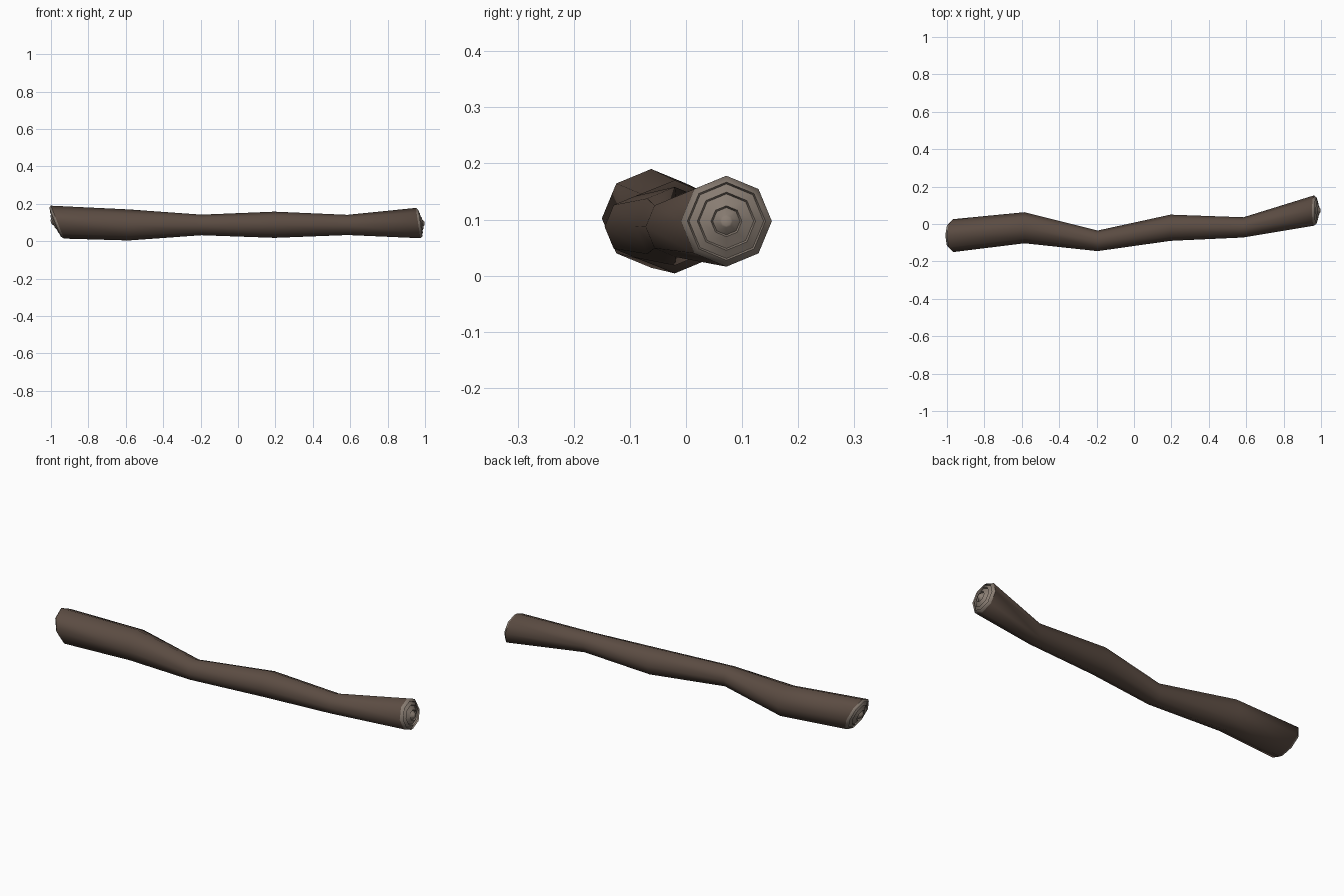
import bpy, bmesh, math

if "Cube" in bpy.data.objects:
    bpy.data.objects.remove(bpy.data.objects["Cube"])

SIDES = 8
# Stations along the branch: x, y, z, radius, x-shift per unit height (tilt of the cut)
STATIONS = [
    (-0.966, -0.062, 0.102, 0.088, -0.40),
    (-0.585, -0.020, 0.087, 0.083, 0.0),
    (-0.195, -0.090, 0.087, 0.055, 0.0),
    (0.195, -0.020, 0.088, 0.070, 0.0),
    (0.585, -0.018, 0.087, 0.054, 0.0),
    (0.963, 0.072, 0.097, 0.081, -0.15),
]
# Growth rings on the cut ends: radius fraction, outward bulge
RINGS = [(0.86, 0.013), (0.82, 0.006), (0.64, 0.018), (0.60, 0.011),
         (0.34, 0.025), (0.30, 0.017), (0.14, 0.032), (0.10, 0.034)]


def material(name, color):
    m = bpy.data.materials.new(name)
    m.diffuse_color = (*color, 1)
    m.use_nodes = True
    m.node_tree.nodes["Principled BSDF"].inputs["Base Color"].default_value = m.diffuse_color
    return m


def ring(bm, station, scale=1.0, push=0.0):
    x, y, z, r, tilt = station
    verts = []
    for i in range(SIDES):
        a = 2 * math.pi * i / SIDES
        dy, dz = r * scale * math.cos(a), r * scale * math.sin(a)
        verts.append(bm.verts.new((x + push + tilt * dz, y + dy, z + dz)))
    return verts


def bridge(bm, a, b, mat):
    for i in range(SIDES):
        j = (i + 1) % SIDES
        f = bm.faces.new((a[i], a[j], b[j], b[i]))
        f.material_index = mat


bm = bmesh.new()

# Bark tube
tube = [ring(bm, s) for s in STATIONS]
for a, b in zip(tube, tube[1:]):
    bridge(bm, a, b, 0)

# Ringed cut ends
for station, rim, side in ((STATIONS[0], tube[0], -1), (STATIONS[-1], tube[-1], 1)):
    last = rim
    for scale, bulge in RINGS:
        new = ring(bm, station, scale, side * bulge)
        bridge(bm, last, new, 1)
        last = new
    bm.faces.new(last).material_index = 1

bmesh.ops.recalc_face_normals(bm, faces=bm.faces)
mesh = bpy.data.meshes.new("branch")
bm.to_mesh(mesh)
bm.free()
branch = bpy.data.objects.new("branch", mesh)
bpy.context.collection.objects.link(branch)
mesh.materials.append(material("bark", (0.105, 0.072, 0.055)))
mesh.materials.append(material("cut_wood", (0.25, 0.205, 0.17)))

# Smooth bark, crisp rim
bpy.context.view_layer.objects.active = branch
branch.select_set(True)
bpy.ops.object.shade_smooth_by_angle(angle=math.radians(50))
